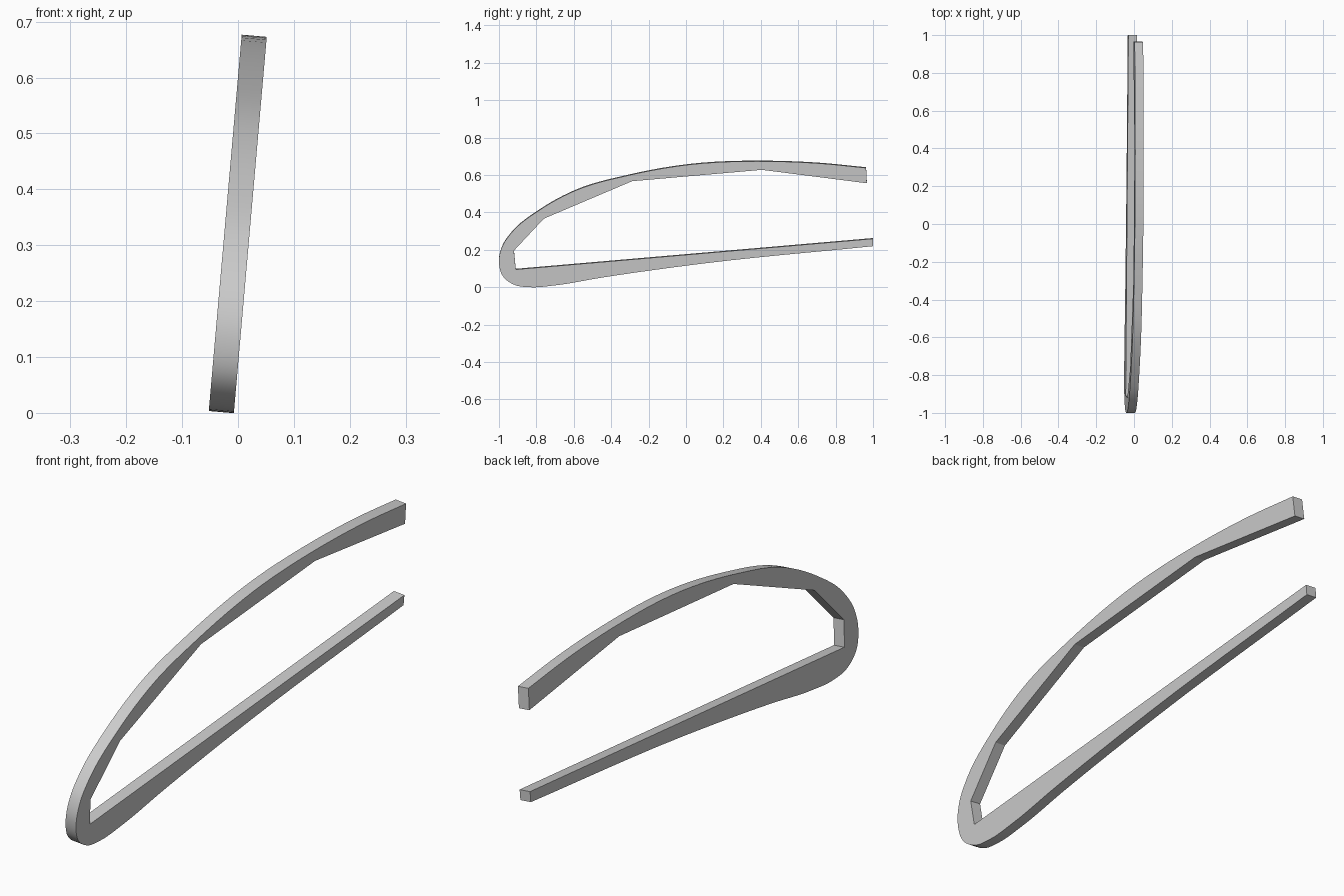
import bpy
import bmesh
import math
from mathutils import Vector
from mathutils.geometry import interpolate_bezier

cube = bpy.data.objects.get("Cube")
if cube:
    bpy.data.objects.remove(cube)

WIDTH = 0.045
TILT = math.radians(5)

# Outer curve (y, z), from the lower arm tip around the nose to the upper tip
outer_keys = [(1, .222), (.075, .127), (-.46, .052), (-.7, .012), (-.834, .002),
              (-.915, .014), (-.98, .062), (-1, .135), (-.984, .217),
              (-.93, .298), (-.78, .418), (-.593, .52), (-.3, .604),
              (.02, .66), (.45, .677), (.717, .666), (.963, .642)]
# Faceted inner edge, from the upper tip back to the lower tip
inner_keys = [(.967, .56), (.406, .632), (-.288, .571), (-.76, .37),
              (-.92, .198), (-.91, .097), (1, .262)]


def smooth_path(keys, steps=6):
    """Curve through the keys with handles scaled to each segment."""
    pts = [Vector(k) for k in keys]
    tangents = []
    for i, p in enumerate(pts):
        before = p - pts[i - 1] if i else None
        after = pts[i + 1] - p if i < len(pts) - 1 else None
        if before is None or after is None:
            tangents.append((after or before).normalized())
        else:
            a, b = before.length, after.length
            tangents.append((before / a * b + after / b * a).normalized())
    path = [pts[0]]
    for i in range(len(pts) - 1):
        h = (pts[i + 1] - pts[i]).length / 3
        seg = interpolate_bezier(pts[i], pts[i] + tangents[i] * h,
                                 pts[i + 1] - tangents[i + 1] * h,
                                 pts[i + 1], steps + 1)
        path += [Vector(v[:2]) for v in seg[1:]]
    return path


grey = bpy.data.materials.new("plain grey")
grey.use_nodes = True
colour = (0.6, 0.6, 0.6, 1)
grey.diffuse_color = colour
grey.node_tree.nodes["Principled BSDF"].inputs["Base Color"].default_value = colour

# Extrude the closed outline across the bar's width
outer = smooth_path(outer_keys)
outline = outer + [Vector(k) for k in inner_keys]
bm = bmesh.new()
left = [bm.verts.new((WIDTH / 2, p.x, p.y)) for p in outline]
right = [bm.verts.new((-WIDTH / 2, p.x, p.y)) for p in outline]
bm.faces.new(left)
bm.faces.new(right[::-1])
count = len(outline)
for i in range(count):
    j = (i + 1) % count
    face = bm.faces.new((left[i], right[i], right[j], left[j]))
    face.smooth = i < len(outer) - 1  # only the outer curve is rounded
bmesh.ops.recalc_face_normals(bm, faces=bm.faces)

mesh = bpy.data.meshes.new("curved_bar")
bm.to_mesh(mesh)
bm.free()
mesh.materials.append(grey)

# Lean the bar sideways
bar = bpy.data.objects.new("curved_bar", mesh)
bpy.context.collection.objects.link(bar)
bar.rotation_euler.y = TILT
bar.location = (-0.03, 0, 0)
